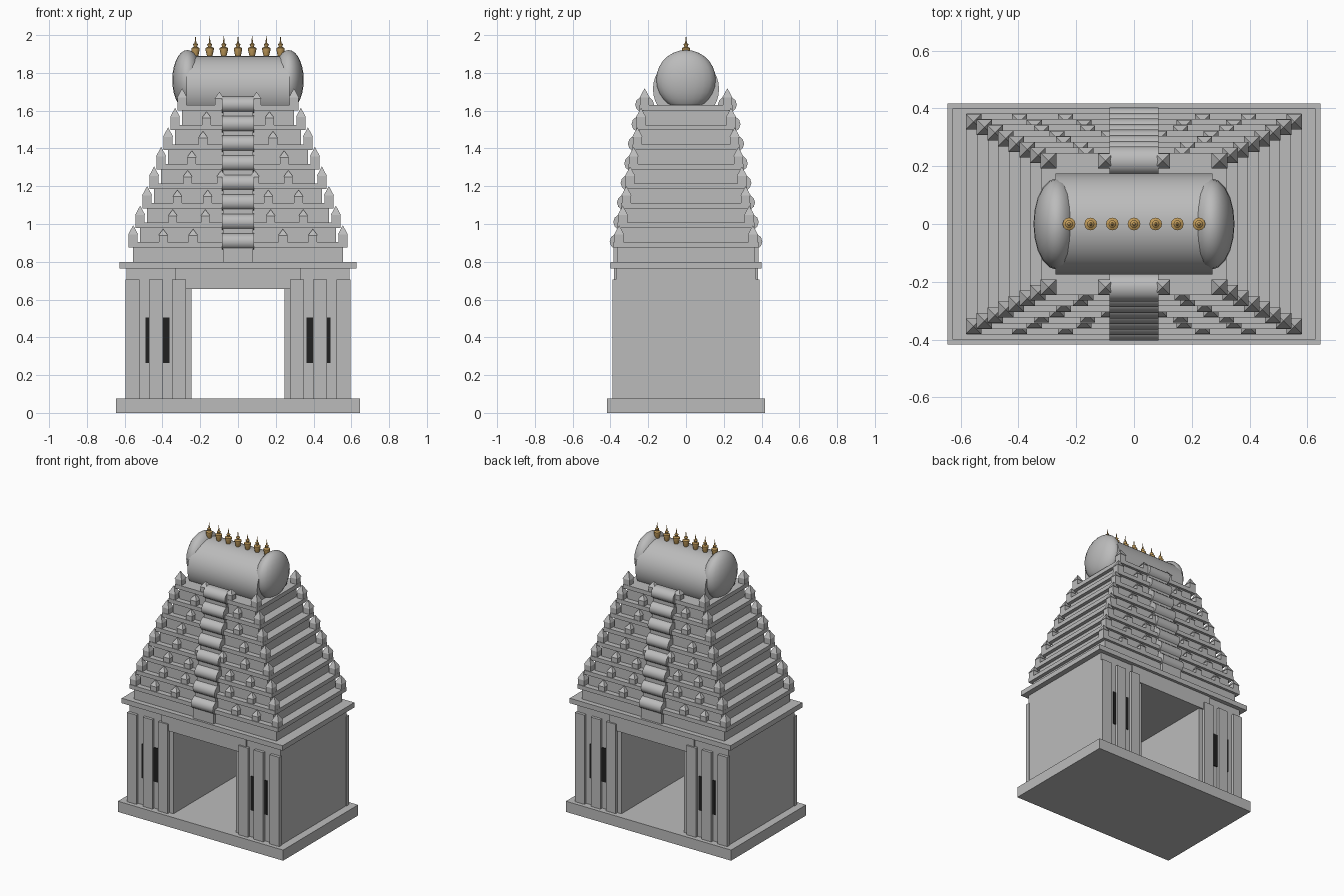
import bpy, bmesh, math
from mathutils import Matrix

if "Cube" in bpy.data.objects:
    bpy.data.objects.remove(bpy.data.objects["Cube"])


def material(name, rgb):
    m = bpy.data.materials.new(name)
    m.diffuse_color = (*rgb, 1)
    m.use_nodes = True
    m.node_tree.nodes["Principled BSDF"].inputs["Base Color"].default_value = m.diffuse_color
    return m


STONE = material("grey_stone", (0.5, 0.5, 0.5))
DARK = material("dark_opening", (0.015, 0.015, 0.015))
GOLD = material("aged_gold", (0.52, 0.32, 0.10))


def finish(name, bm, mat, smooth=False):
    bmesh.ops.recalc_face_normals(bm, faces=bm.faces)
    me = bpy.data.meshes.new(name)
    bm.to_mesh(me)
    bm.free()
    me.materials.append(mat)
    ob = bpy.data.objects.new(name, me)
    bpy.context.collection.objects.link(ob)
    if smooth:
        bpy.ops.object.select_all(action='DESELECT')
        bpy.context.view_layer.objects.active = ob
        ob.select_set(True)
        bpy.ops.object.shade_smooth_by_angle(angle=math.radians(40))
    return ob


def add_box(bm, x0, x1, y0, y1, z0, z1):
    mat = Matrix.Translation(((x0 + x1) / 2, (y0 + y1) / 2, (z0 + z1) / 2))
    mat = mat @ Matrix.Diagonal((x1 - x0, y1 - y0, z1 - z0, 1))
    bmesh.ops.create_cube(bm, size=1, matrix=mat)


def add_slab(bm, hx, hy, z0, z1):
    add_box(bm, -hx, hx, -hy, hy, z0, z1)


def add_barrel(bm, x, y, z, length, ry, rz, sides):
    mat = (Matrix.Translation((x, y, z)) @ Matrix.Diagonal((1, ry, rz, 1))
           @ Matrix.Rotation(math.pi / 2, 4, 'Y'))
    bmesh.ops.create_cone(bm, cap_ends=True, segments=sides, radius1=1, radius2=1,
                          depth=length, matrix=mat)


def add_shrine(bm, x, y, z, w, body, roof):
    """Small square block with a pyramid cap."""
    add_box(bm, x - w, x + w, y - w, y + w, z, z + body)
    bmesh.ops.create_cone(bm, cap_ends=True, segments=4, radius1=(w + 0.003) * math.sqrt(2),
                          radius2=0, depth=roof,
                          matrix=Matrix.Translation((x, y, z + body + roof / 2))
                          @ Matrix.Rotation(math.pi / 4, 4, 'Z'))


# Plinth
bm = bmesh.new()
add_slab(bm, 0.645, 0.418, 0, 0.075)
finish("plinth", bm, STONE)

# Gate piers on both sides of the passage
bm = bmesh.new()
for s in (-1, 1):
    add_box(bm, *sorted((s * 0.245, s * 0.59)), -0.37, 0.37, 0.075, 0.765)
finish("gate_piers", bm, STONE)

# Lintel over the passage
bm = bmesh.new()
add_slab(bm, 0.33, 0.38, 0.655, 0.765)
finish("lintel", bm, STONE)

# Pilasters and dark windows on the front and back
pil, win = bmesh.new(), bmesh.new()
for sx in (-1, 1):
    for sy in (-1, 1):
        ys = sorted((sy * 0.36, sy * 0.39))
        for cx in (0.313, 0.433, 0.558):
            add_box(pil, sx * cx - 0.037, sx * cx + 0.037, *ys, 0.075, 0.705)
        add_box(win, sx * 0.426 - 0.064, sx * 0.426 + 0.064,
                *sorted((sy * 0.368, sy * 0.376)), 0.265, 0.505)
finish("pilasters", pil, STONE)
finish("windows", win, DARK)

# Cornice above the gate
bm = bmesh.new()
add_slab(bm, 0.628, 0.4, 0.765, 0.8)
finish("cornice", bm, STONE)

# Eight stepped tiers with ledges, small shrines and central barrel niches
walls, ledges, shrines = bmesh.new(), bmesh.new(), bmesh.new()
niche_blocks, niche_roofs = bmesh.new(), bmesh.new()
STEP = 0.1036
for i in range(8):
    z = 0.8 + STEP * i
    hx, hy = 0.555 - 0.037 * i, 0.365 - 0.0197 * i
    top = z + STEP
    add_slab(walls, hx, hy, z, z + 0.077)
    add_slab(ledges, hx + 0.025, hy + 0.018, z + 0.075, top)
    count = round(8 - i * 4 / 7)
    yc = 0.354 - 0.0193 * i
    for sy in (-1, 1):
        for k in range(count):
            f = -1 + 2 * k / (count - 1)
            if abs(f) > 0.99:
                add_shrine(shrines, f * hx, sy * yc, top, 0.024, 0.04, 0.05)
            elif abs(f * hx) > 0.085:
                add_shrine(shrines, f * hx, sy * yc, top - 0.005, 0.023, 0.04, 0.035)
        add_box(niche_blocks, -0.08, 0.08, *sorted((sy * (hy - 0.05), sy * (hy + 0.02))),
                z, top)
        add_barrel(niche_roofs, 0, sy * yc, top + 0.003, 0.17, 0.05, 0.045, 12)
finish("tier_walls", walls, STONE)
finish("tier_ledges", ledges, STONE)
finish("small_shrines", shrines, STONE)
finish("niche_blocks", niche_blocks, STONE)
finish("niche_roofs", niche_roofs, STONE, True)

# Barrel roof
bm = bmesh.new()
add_barrel(bm, 0, 0, 1.715, 0.544, 0.175, 0.175, 32)
finish("barrel_roof", bm, STONE, True)

# Rounded end caps
bm = bmesh.new()
for s in (-1, 1):
    bmesh.ops.create_uvsphere(bm, u_segments=20, v_segments=14, radius=1,
                              matrix=Matrix.Translation((s * 0.268, 0, 1.763))
                              @ Matrix.Diagonal((0.08, 0.158, 0.158, 1)))
finish("roof_end_caps", bm, STONE, True)

# Row of seven gold pot finials along the ridge
PROFILE = [(0.012, 1.88), (0.017, 1.9), (0.022, 1.922), (0.022, 1.932), (0.009, 1.938),
           (0.013, 1.952), (0.005, 1.958), (0.0, 2.0)]
bm = bmesh.new()
for k in range(7):
    x = -0.225 + 0.075 * k
    for (r0, z0), (r1, z1) in zip(PROFILE, PROFILE[1:]):
        bmesh.ops.create_cone(bm, cap_ends=False, segments=12, radius1=r0, radius2=r1,
                              depth=z1 - z0, matrix=Matrix.Translation((x, 0, (z0 + z1) / 2)))
bmesh.ops.remove_doubles(bm, verts=bm.verts, dist=0.0002)
finish("ridge_finials", bm, GOLD, True)
